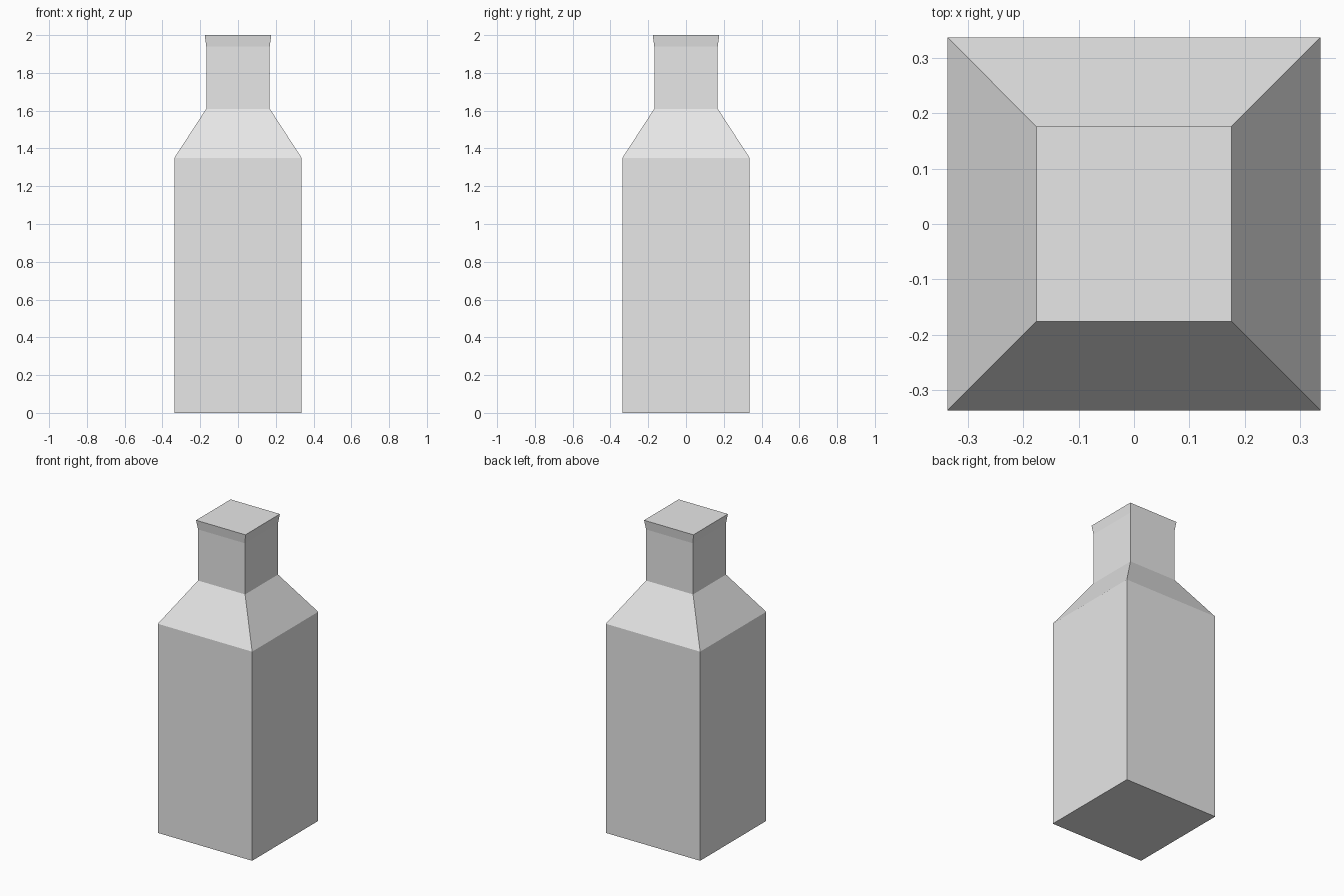
import bpy
import bmesh

cube = bpy.data.objects.get("Cube")
if cube:
    bpy.data.objects.remove(cube, do_unlink=True)

# One plain light grey for the whole bottle
grey = bpy.data.materials.new("light_grey")
grey.use_nodes = True
colour = (0.8, 0.8, 0.8, 1)
grey.diffuse_color = colour
grey.node_tree.nodes["Principled BSDF"].inputs["Base Color"].default_value = colour

# Half width and height of each square ring: base, shoulder, neck, lip, rim
profile = [(0.337, 0), (0.337, 1.35), (0.168, 1.61), (0.168, 1.94), (0.176, 2)]
corners = [(-1, -1), (1, -1), (1, 1), (-1, 1)]

bm = bmesh.new()
rings = [[bm.verts.new((x * r, y * r, z)) for x, y in corners] for r, z in profile]

# Side walls between neighbouring rings
for low, high in zip(rings, rings[1:]):
    for i in range(4):
        j = (i + 1) % 4
        bm.faces.new((low[i], low[j], high[j], high[i]))

# Closed base and top
bm.faces.new(reversed(rings[0]))
bm.faces.new(rings[-1])

mesh = bpy.data.meshes.new("square_bottle")
bm.to_mesh(mesh)
bm.free()
mesh.materials.append(grey)
bottle = bpy.data.objects.new("square_bottle", mesh)
bpy.context.scene.collection.objects.link(bottle)
